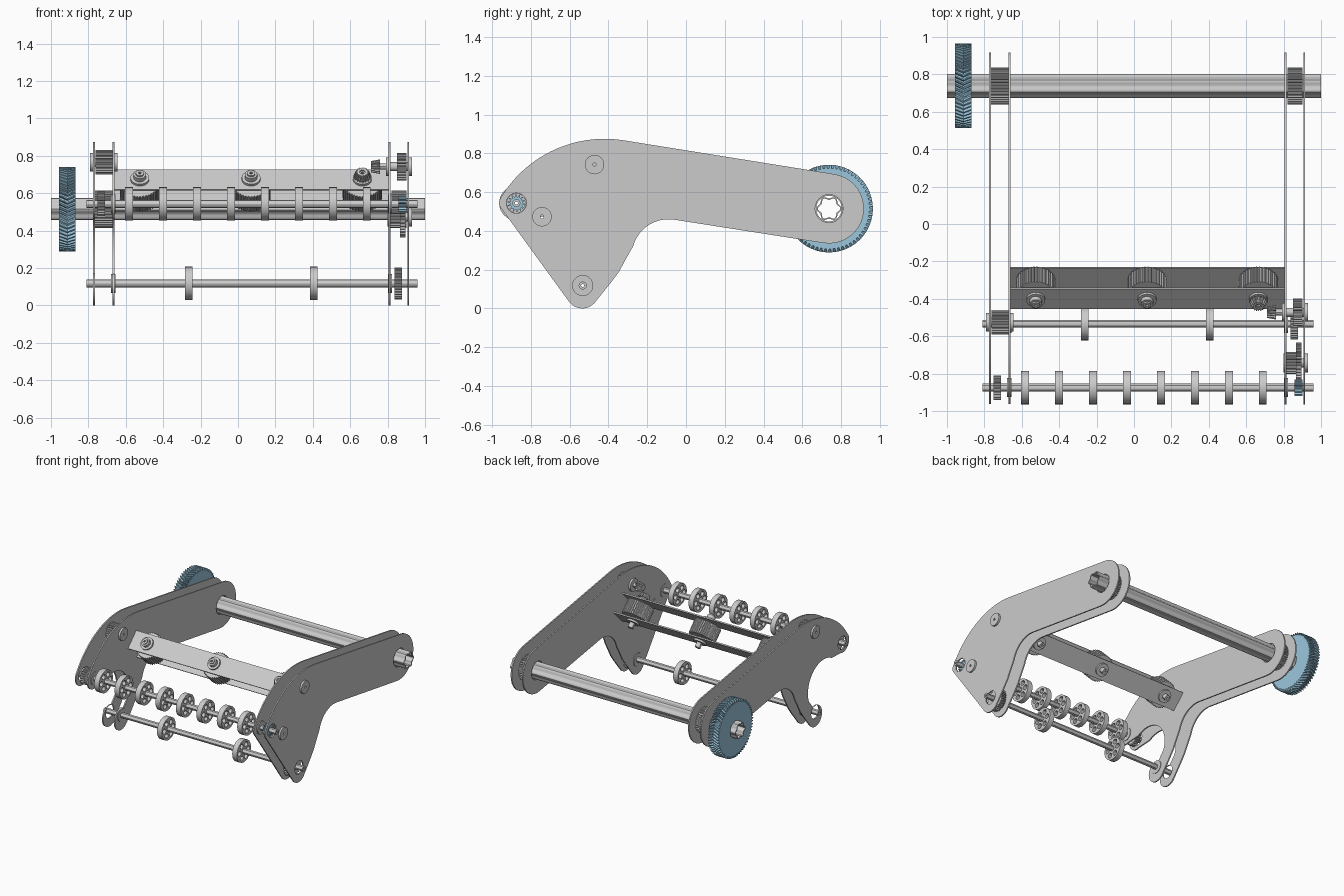
import bpy, bmesh
from math import sin, cos, pi, radians
from mathutils import Matrix, Vector

if "Cube" in bpy.data.objects:
    bpy.data.objects.remove(bpy.data.objects["Cube"])

blue = bpy.data.materials.new("blue")
blue.diffuse_color = (0.33, 0.57, 0.72, 1)
blue.use_nodes = True
blue.node_tree.nodes["Principled BSDF"].inputs["Base Color"].default_value = blue.diffuse_color


def frame(o, cx, cy, cz):
    m = Matrix((cx, cy, cz)).transposed().to_4x4()
    m.translation = Vector(o)
    return m


def along_x(x, y, z):
    # local x,y,z become world y,z,x
    return frame((x, y, z), (0, 1, 0), (0, 0, 1), (1, 0, 0))


S = 0.5 ** 0.5


def tilted(x, h):
    # frame of the 45 degree roller bar, h is the height above it
    return frame((x, -0.397 - h * S, 0.67 + h * S), (1, 0, 0), (0, S, S), (0, -S, S))


def arc(cx, cy, r, a0=0, a1=360, n=24):
    full = a1 - a0 == 360
    k = n if full else n - 1
    return [(cx + r * cos(radians(a0 + (a1 - a0) * i / k)),
             cy + r * sin(radians(a0 + (a1 - a0) * i / k))) for i in range(n)]


def finish(name, mesh, m, mat=None):
    ob = bpy.data.objects.new(name, mesh)
    bpy.context.collection.objects.link(ob)
    ob.matrix_world = m
    if mat:
        mesh.materials.append(mat)
    bpy.ops.object.select_all(action='DESELECT')
    ob.select_set(True)
    bpy.context.view_layer.objects.active = ob
    bpy.ops.object.shade_smooth_by_angle(angle=radians(30))
    return ob


def slab(name, loops, w, m, mat=None):
    # filled outline with holes, w thick and centred on the frame
    cu = bpy.data.curves.new(name, 'CURVE')
    cu.dimensions, cu.fill_mode, cu.extrude = '2D', 'BOTH', w / 2
    for lp in loops:
        sp = cu.splines.new('POLY')
        sp.points.add(len(lp) - 1)
        for p, (u, v) in zip(sp.points, lp):
            p.co = (u, v, 0, 1)
        sp.use_cyclic_u = True
    tmp = bpy.data.objects.new(name, cu)
    mesh = bpy.data.meshes.new_from_object(tmp)
    bpy.data.objects.remove(tmp)
    return finish(name, mesh, m, mat)


def disc(name, r, w, m, bore=0, n=24):
    return slab(name, [arc(0, 0, r, n=n)] + ([arc(0, 0, bore, n=n)] if bore else []), w, m)


def gear(name, r, w, teeth, m, bore=0.02, depth=0.014, twist=0, taper=1, mat=None):
    # layers of a toothed outline; twist makes a herringbone, taper a bevel gear
    bm = bmesh.new()
    n = teeth * 4
    layers = [(-w / 2, 0, 1), (0, twist, (1 + taper) / 2), (w / 2, 0, taper)]
    outer, inner = [], []
    for z, t, s in layers:
        ring = []
        for i in range(n):
            k, j = divmod(i, 4)
            a = (k + (0.0, 0.36, 0.54, 0.82)[j] + t) * 2 * pi / teeth
            q = (r - depth if j < 2 else r) * s
            ring.append(bm.verts.new((q * cos(a), q * sin(a), z)))
        outer.append(ring)
    for z in (-w / 2, w / 2):
        inner.append([bm.verts.new((bore * cos(2 * pi * i / n), bore * sin(2 * pi * i / n), z)) for i in range(n)])
    rings = [inner[0]] + outer + [inner[1], inner[0]]
    for A, B in zip(rings, rings[1:]):
        for i in range(n):
            j = (i + 1) % n
            bm.faces.new((A[i], A[j], B[j], B[i]))
    bmesh.ops.recalc_face_normals(bm, faces=bm.faces)
    mesh = bpy.data.meshes.new(name)
    bm.to_mesh(mesh)
    bm.free()
    return finish(name, mesh, m, mat)


TUBE, UPPER, LOWER = (0.738, 0.515), (-0.875, 0.543), (-0.533, 0.118)
IDLER, TOP_R, TOP_L = (-0.743, 0.473), (-0.472, 0.742), (-0.525, 0.765)

# side plates: full pair on the right, claw-shaped pair on the left
back = [(-0.39, 0.13), (-0.345, 0.19), (-0.31, 0.255)] + arc(-0.09, 0.27, 0.19, 165, 81, 12) \
    + arc(*TUBE, 0.18, -99, 81, 20) + arc(-0.42, 0.251, 0.624, 81, 148, 20)
full = back + arc(-0.925, 0.545, 0.04, 150, 216, 8) + arc(-0.535, 0.085, 0.085, 216, 325, 14)
claw = back + arc(-0.885, 0.54, 0.078, 150, 290, 12) + arc(-0.64, 0.30, 0.2, 120, -20, 18) \
    + arc(-0.535, 0.085, 0.085, 70, 325, 20)
for x, name, shape, top in ((-0.77, "left_outer_plate", claw, TOP_L), (-0.665, "left_inner_plate", claw, TOP_L),
                            (0.81, "right_inner_plate", full, TOP_R), (0.91, "right_outer_plate", full, TOP_R)):
    holes = [arc(*TUBE, 0.072), arc(*UPPER, 0.052), arc(*LOWER, 0.052), arc(*top, 0.025)]
    if x > 0:
        holes.append(arc(*IDLER, 0.025))
    slab(name, [shape] + holes, 0.01, along_x(x, 0, 0))

# six-lobed hollow tube
def lobes(r, d):
    return [((r + d * cos(6 * a)) * cos(a), (r + d * cos(6 * a)) * sin(a))
            for a in (2 * pi * i / 48 + pi / 6 for i in range(48))]


slab("main_tube", [lobes(0.059, 0.006), lobes(0.051, 0.007)], 2, along_x(0, *TUBE))
gear("drive_gear", 0.226, 0.088, 60, along_x(-0.912, *TUBE), 0.066, 0.018, 0.9, mat=blue)
gear("left_tube_pulley", 0.1, 0.094, 36, along_x(-0.717, *TUBE), 0.066, 0.008)
gear("right_tube_pulley", 0.1, 0.08, 36, along_x(0.862, *TUBE), 0.066, 0.008)

# wheel axles with end bearings
for name, p in (("upper_axle", UPPER), ("lower_axle", LOWER)):
    disc(name, 0.021, 1.77, along_x(0.075, *p), 0.008, 12)
    for x in (-0.667, 0.812):
        disc(name + "_bearing", 0.051, 0.022, along_x(x, *p), 0.02)


# pierced wheels
def wheel(name, x, p):
    holes = [arc(0.055 * cos(i * pi / 3), 0.055 * sin(i * pi / 3), 0.02, n=12) for i in range(6)]
    slab(name, [arc(0, 0, 0.089, n=32), arc(0, 0, 0.019, n=12)] + holes, 0.042, along_x(x, *p))


for i in range(8):
    wheel("upper_wheel", -0.582 + i * 0.1815, UPPER)
for x in (-0.263, 0.405):
    wheel("lower_wheel", x, LOWER)

# gears and pulleys on the axles and idlers
gear("upper_axle_pulley", 0.065, 0.04, 22, along_x(-0.732, *UPPER), depth=0.01)
gear("upper_axle_pinion", 0.045, 0.042, 14, along_x(0.879, *UPPER), depth=0.012, mat=blue)
gear("lower_axle_pulley", 0.085, 0.04, 30, along_x(0.856, *LOWER), depth=0.01)
gear("idler_gear", 0.11, 0.03, 36, along_x(0.88, *IDLER), 0.015)
gear("idler_pulley", 0.06, 0.05, 20, along_x(0.84, *IDLER), 0.015, 0.009)
gear("top_right_pulley", 0.074, 0.052, 26, along_x(0.876, *TOP_R), 0.015, 0.009)
gear("top_left_pulley", 0.066, 0.09, 24, along_x(-0.717, *TOP_L), 0.015, 0.009)
for name, p, x0, x1 in (("idler", IDLER, 0.80, 0.93), ("top_right", TOP_R, 0.79, 0.93), ("top_left", TOP_L, -0.79, -0.645)):
    disc(name + "_shaft", 0.024, x1 - x0, along_x((x0 + x1) / 2, *p), 0.009, 12)
    for x in (x0 + 0.008, x1 - 0.008):
        disc(name + "_flange", 0.05, 0.016, along_x(x, *p), 0.02)

# tilted twin bars with three grip rollers between them
for name, h in (("front_bar", 0), ("rear_bar", -0.157)):
    slab(name, [[(-0.737, -0.075), (0.737, -0.075), (0.737, 0.075), (-0.737, 0.075)]], 0.01, tilted(0.07, h))
for x in (-0.525, 0.07, 0.665):
    gear("grip_roller", 0.105, 0.11, 40, tilted(x, -0.08), 0.02, 0.007)
    disc("roller_pin", 0.022, 0.27, tilted(x, -0.08), 0.008, 12)
    for h in (0.012, -0.169):
        disc("roller_flange", 0.05, 0.014, tilted(x, h), 0.02)
    disc("roller_collar", 0.033, 0.03, tilted(x, 0.03), 0.02)

# bevel gear pair feeding the right-hand roller
gear("roller_bevel", 0.048, 0.035, 18, tilted(0.665, 0.045), 0.015, 0.01, taper=0.72)
gear("drive_bevel", 0.03, 0.05, 14, along_x(0.735, *TOP_R), 0.012, 0.008, taper=1.3)
disc("bevel_shaft", 0.016, 0.16, along_x(0.79, *TOP_R), n=12)
